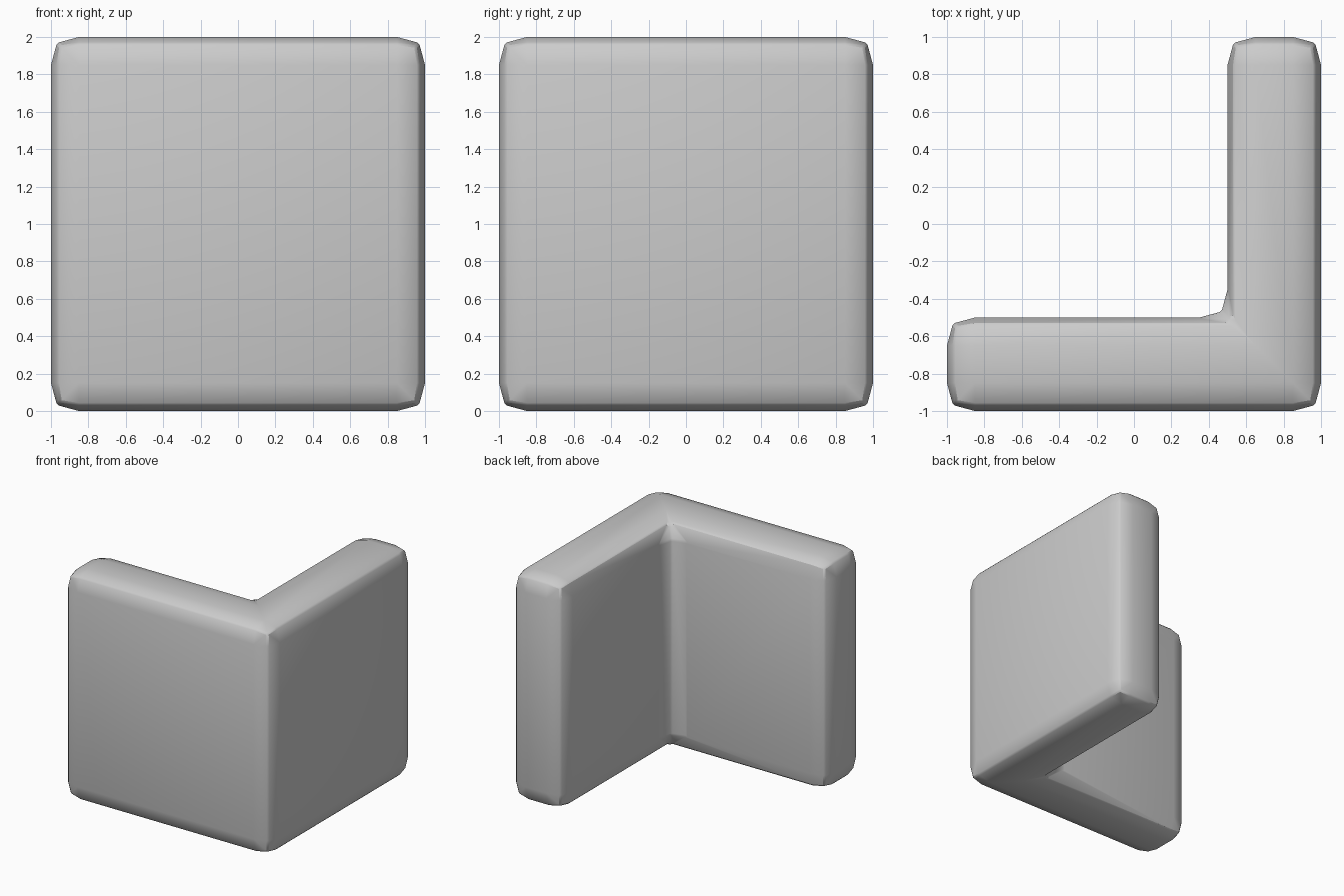
import bpy, bmesh, math

if "Cube" in bpy.data.objects:
    bpy.data.objects.remove(bpy.data.objects["Cube"])

# L-shaped footprint extruded upward
outline = [(-1, -1), (1, -1), (1, 1), (0.5, 1), (0.5, -0.5), (-1, -0.5)]
HEIGHT = 2.0

bm = bmesh.new()
base = bm.faces.new([bm.verts.new((x, y, 0)) for x, y in outline])
ext = bmesh.ops.extrude_face_region(bm, geom=[base], use_keep_orig=True)
top = [g for g in ext["geom"] if isinstance(g, bmesh.types.BMVert)]
bmesh.ops.translate(bm, verts=top, vec=(0, 0, HEIGHT))
bmesh.ops.recalc_face_normals(bm, faces=bm.faces)
mesh = bpy.data.meshes.new("corner_wall")
bm.to_mesh(mesh)
bm.free()

wall = bpy.data.objects.new("corner_wall", mesh)
bpy.context.collection.objects.link(wall)
bpy.context.view_layer.objects.active = wall
wall.select_set(True)


def add_bevel(name, width, segments, profile):
    mod = wall.modifiers.new(name, "BEVEL")
    mod.width = width
    mod.segments = segments
    mod.profile = profile
    mod.limit_method = "ANGLE"
    mod.angle_limit = math.radians(30)
    mod.use_clamp_overlap = False
    bpy.ops.object.modifier_apply(modifier=name)


# Wide shallow slope along every edge, then a thin flat on the ridge
add_bevel("edge_slope", 0.15, 2, 0.62)
add_bevel("ridge_flat", 0.012, 1, 0.5)

# Smooth shading that keeps the ridges crisp
bpy.ops.object.shade_smooth_by_angle(angle=math.radians(30))
